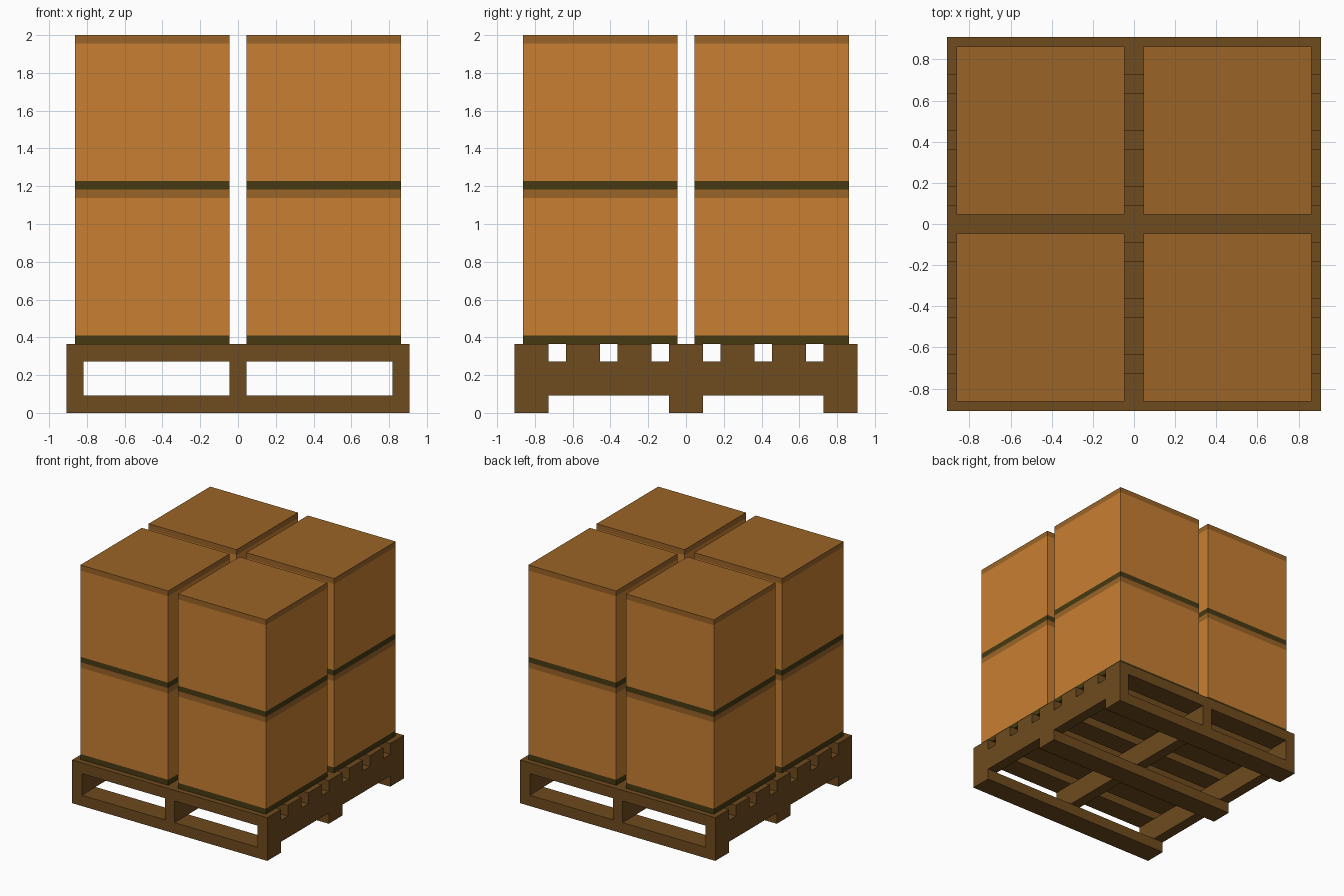
import bpy, bmesh

if "Cube" in bpy.data.objects:
    bpy.data.objects.remove(bpy.data.objects["Cube"])

U = 2 / 44  # the whole model sits on a grid of 44 units in height


def material(name, rgb):
    m = bpy.data.materials.new(name)
    m.diffuse_color = (*rgb, 1)
    m.use_nodes = True
    m.node_tree.nodes["Principled BSDF"].inputs["Base Color"].default_value = m.diffuse_color
    return m


WOOD = material("pallet_wood", (0.156, 0.069, 0.013))
CARD = material("box_side", (0.578, 0.212, 0.032))
LID = material("box_lid", (0.328, 0.127, 0.021))
BASE = material("box_base", (0.061, 0.042, 0.006))


def finish(name, bm, mats):
    bmesh.ops.recalc_face_normals(bm, faces=bm.faces[:])
    mesh = bpy.data.meshes.new(name)
    bm.to_mesh(mesh)
    bm.free()
    for m in mats:
        mesh.materials.append(m)
    obj = bpy.data.objects.new(name, mesh)
    bpy.context.collection.objects.link(obj)
    return obj


def cuboid(center, size):
    bm = bmesh.new()
    bmesh.ops.create_cube(bm, size=U)
    bmesh.ops.scale(bm, vec=size, verts=bm.verts[:])
    bmesh.ops.translate(bm, vec=[c * U for c in center], verts=bm.verts[:])
    return bm


def board(name, center, size):
    return finish(name, cuboid(center, size), [WOOD])


def box(name, x, y, z):
    # 18-unit cube, cut near its bottom and top for the coloured edge bands
    bm = cuboid((x, y, z + 9), (18, 18, 18))
    for cut in (z + 1, z + 17):
        bmesh.ops.bisect_plane(bm, geom=bm.verts[:] + bm.edges[:] + bm.faces[:],
                               plane_co=(0, 0, cut * U), plane_no=(0, 0, 1))
    for f in bm.faces:
        h = f.calc_center_median().z / U - z
        f.material_index = 2 if h < 1 else 1 if h > 17 else 0
    return finish(name, bm, [CARD, LID, BASE])


# Pallet: bottom runners, stringers and deck boards
for i in (-1, 0, 1):
    board(f"bottom_board_{i + 2}", (0, 18 * i, 1), (40, 4, 2))
    board(f"stringer_{i + 2}", (19 * i, 0, 4), (2, 40, 4))
for i in range(-3, 4):
    board(f"deck_board_{i + 4}", (0, 6 * i, 7), (40, 4, 2))

# Boxes: two layers of four
for layer, z in (("lower", 8), ("upper", 26)):
    for sx, side in ((-1, "left"), (1, "right")):
        for sy, end in ((-1, "front"), (1, "back")):
            box(f"{layer}_box_{end}_{side}", 10 * sx, 10 * sy, z)
